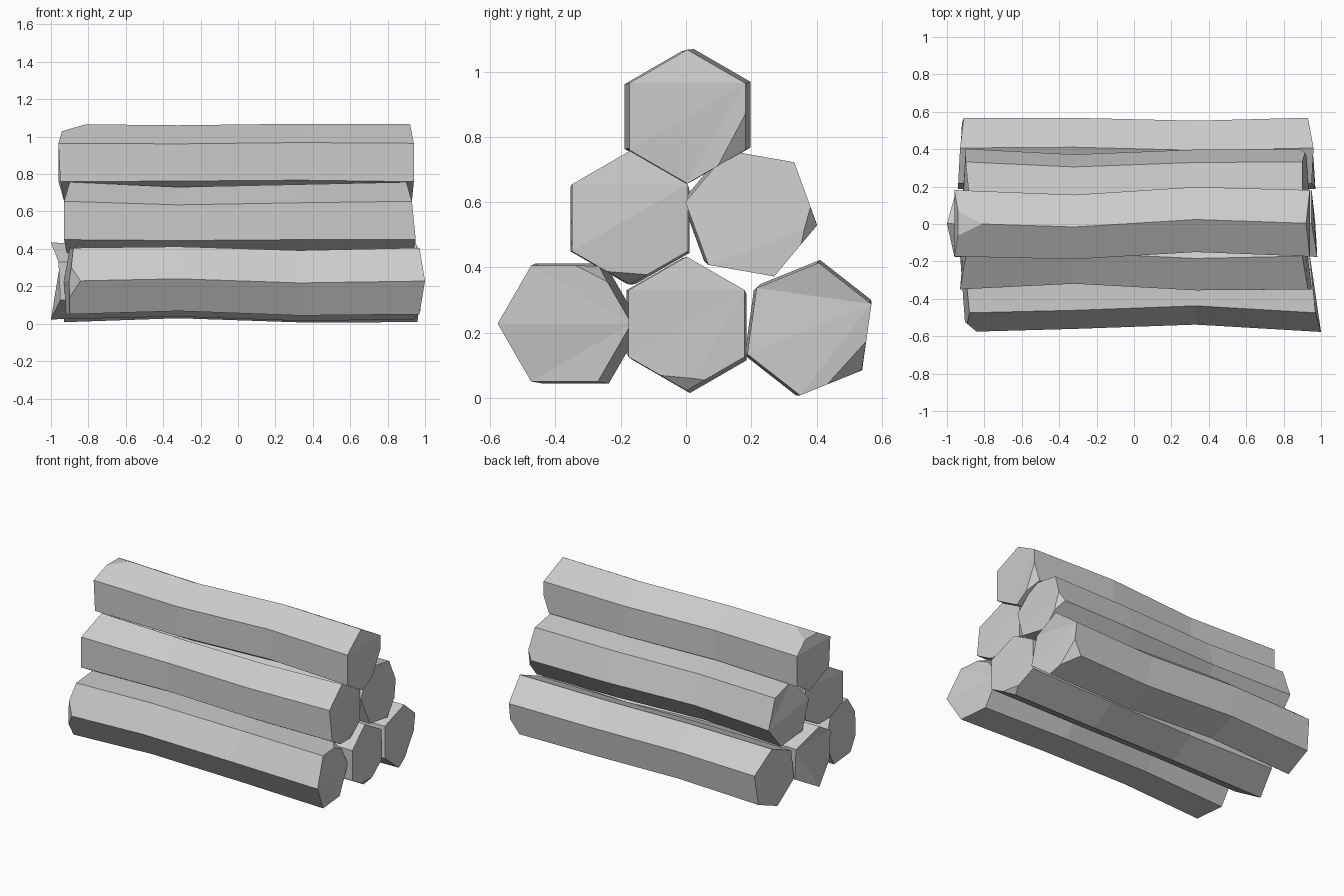
import bpy, bmesh
from math import cos, sin, radians
from mathutils import Vector

if "Cube" in bpy.data.objects:
    bpy.data.objects.remove(bpy.data.objects["Cube"])

SIDES, R = 6, 0.205


def log(name, centre, angle, x_left, x_right, bend, chips):
    """Six-sided log along x. bend: (dy, dz, scale) for the two inner rings.
    x_left / x_right: x of each end corner. chips: (end, corner, length, depth)."""
    bm = bmesh.new()
    cy, cz = centre
    dirs = [Vector((0, cos(radians(angle + 60 * i)), sin(radians(angle + 60 * i))))
            for i in range(SIDES)]
    stations = [(x_left, 0, 0, 1), ([-0.32] * 6, *bend[0]),
                ([0.33] * 6, *bend[1]), (x_right, 0, 0, 1)]
    rings = []
    for xs, dy, dz, s in stations:
        c = Vector((0, cy + dy, cz + dz))
        rings.append([bm.verts.new(c + d * R * s + Vector((x, 0, 0)))
                      for x, d in zip(xs, dirs)])
    for a, b in zip(rings, rings[1:]):
        for i in range(SIDES):
            j = (i + 1) % SIDES
            bm.faces.new((a[i], a[j], b[j], b[i]))
    # sawn ends, fanned because they are uneven
    for ring in (rings[0], rings[-1]):
        for i in range(1, SIDES - 1):
            bm.faces.new((ring[0], ring[i], ring[i + 1]))
    # chipped corners
    for end, i, length, depth in chips:
        x = (x_right if end > 0 else x_left)[i]
        d = dirs[i]
        point = Vector((x, cy, cz)) + d * (R - depth)
        normal = (d * length + Vector((end * depth, 0, 0))).normalized()
        # only cut near this end
        near = [f for f in bm.faces if f.calc_center_median().x * end > 0.4]
        geom = set(near)
        for f in near:
            geom.update(f.edges)
            geom.update(f.verts)
        cut = bmesh.ops.bisect_plane(bm, geom=list(geom), plane_co=point,
                                     plane_no=normal, clear_outer=True)
        edges = [e for e in cut["geom_cut"] if isinstance(e, bmesh.types.BMEdge)]
        bmesh.ops.holes_fill(bm, edges=edges, sides=0)
    bmesh.ops.recalc_face_normals(bm, faces=bm.faces[:])
    mesh = bpy.data.meshes.new(name)
    bm.to_mesh(mesh)
    bm.free()
    obj = bpy.data.objects.new(name, mesh)
    bpy.context.collection.objects.link(obj)
    return obj


# bottom row
log("bottom_front_log", (-0.372, 0.228), 0,
    [-0.93, -0.90, -0.88, -0.90, -0.90, -0.92], [0.94, 0.95, 0.97, 1.0, 0.97, 0.95],
    [(0.01, 0.012, 0.97), (0.035, -0.01, 0.98)],
    [(-1, 3, 0.06, 0.05), (1, 1, 0.05, 0.03)])
log("bottom_middle_log", (0.002, 0.228), 30,
    [-0.95, -1.0, -0.96, -0.95, -1.0, -0.94], [0.95, 0.95, 0.98, 0.98, 0.97, 0.95],
    [(-0.015, 0.005, 0.95), (0.01, -0.012, 0.98)],
    [(1, 4, 0.03, 0.04)])
log("bottom_back_log", (0.378, 0.211), 22,
    [-0.91, -0.93, -0.94, -0.94, -0.93, -0.92], [0.93, 0.96, 0.95, 0.97, 0.96, 0.93],
    [(0.005, 0.015, 0.97), (-0.012, -0.005, 0.98)],
    [(1, 5, 0.06, 0.045)])

# middle row
log("middle_front_log", (-0.172, 0.552), 30,
    [-0.90, -0.90, -0.93, -0.93, -0.91, -0.90], [0.91, 0.90, 0.93, 0.95, 0.93, 0.91],
    [(0.018, -0.012, 0.93), (-0.012, -0.004, 0.96)],
    [(1, 4, 0.05, 0.035), (-1, 4, 0.04, 0.03)])
log("middle_back_log", (0.2, 0.565), -10,
    [-0.90, -0.90, -0.88, -0.92, -0.92, -0.90], [0.92, 0.90, 0.90, 0.92, 0.94, 0.93],
    [(-0.02, 0.005, 0.95), (0.0, 0.0, 0.98)],
    [(1, 0, 0.04, 0.035)])

# top log
log("top_log", (0.004, 0.862), 30,
    [-0.96, -0.93, -0.96, -0.95, -0.93, -0.96], [0.94, 0.92, 0.94, 0.94, 0.93, 0.94],
    [(-0.02, 0.0, 0.97), (0.02, 0.006, 0.98)],
    [(-1, 1, 0.12, 0.035), (1, 5, 0.04, 0.055)])
